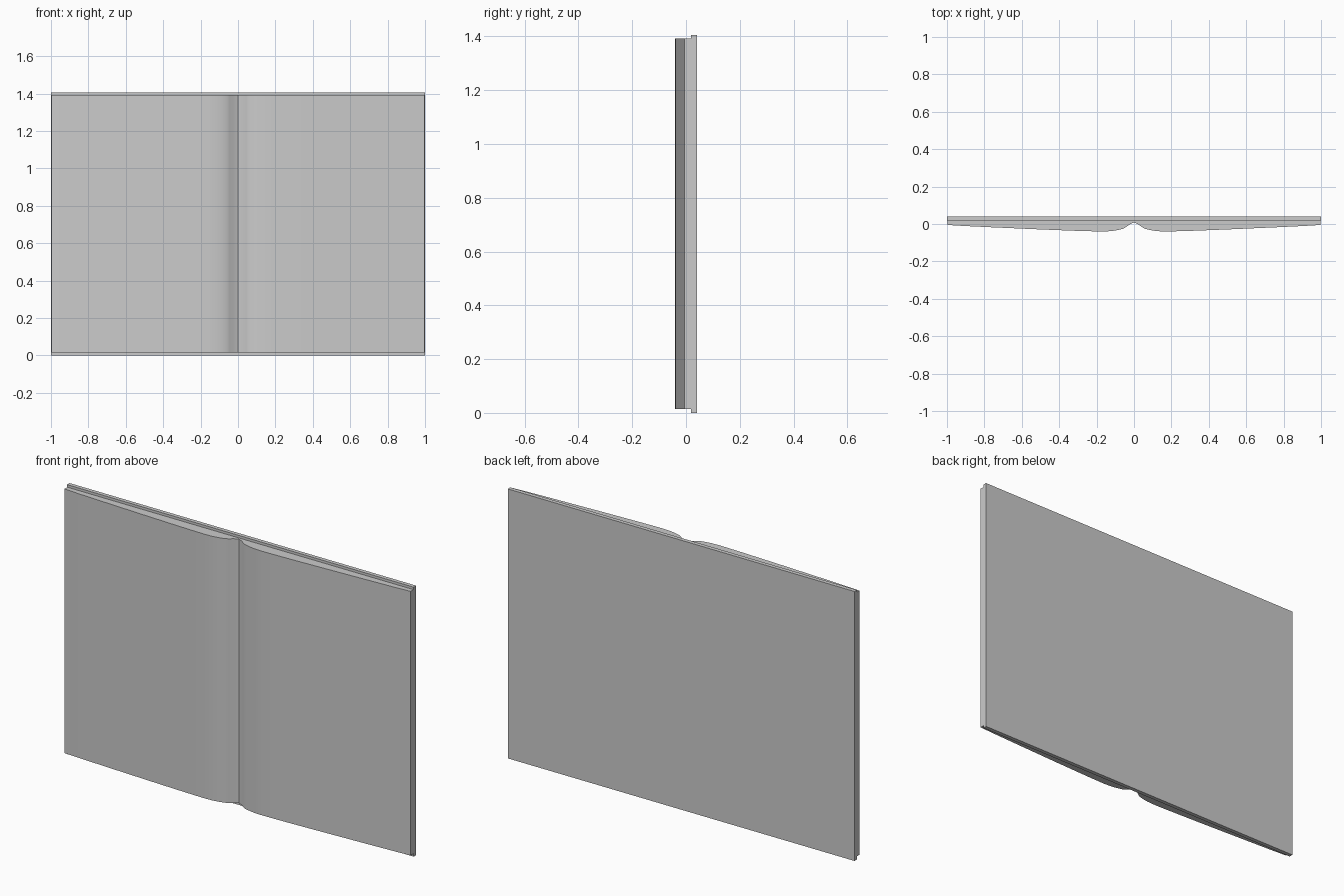
import bpy, bmesh

if "Cube" in bpy.data.objects:
    bpy.data.objects.remove(bpy.data.objects["Cube"])


def extrude_profile(name, profile, z0, z1):
    """Extrude a closed (x, y) outline upwards from z0 to z1."""
    bm = bmesh.new()
    face = bm.faces.new([bm.verts.new((x, y, z0)) for x, y in profile])
    res = bmesh.ops.extrude_face_region(bm, geom=[face])
    top = [v for v in res["geom"] if isinstance(v, bmesh.types.BMVert)]
    bmesh.ops.translate(bm, verts=top, vec=(0, 0, z1 - z0))
    bmesh.ops.recalc_face_normals(bm, faces=bm.faces)
    mesh = bpy.data.meshes.new(name)
    bm.to_mesh(mesh)
    bm.free()
    obj = bpy.data.objects.new(name, mesh)
    bpy.context.collection.objects.link(obj)
    return obj


COVER_FRONT, BACK, HEIGHT = 0.019, 0.04, 1.405

# Flat open cover
extrude_profile("cover", [(-1, COVER_FRONT), (1, COVER_FRONT), (1, BACK), (-1, BACK)], 0, HEIGHT)

# Page block: curved right half of the spread, mirrored about the gutter
half = [(0.02, 0.0), (0.045, -0.018), (0.06, -0.026), (0.09, -0.033), (0.12, -0.038),
        (0.16, -0.04), (0.22, -0.039), (0.32, -0.036), (0.5, -0.029), (0.75, -0.018),
        (0.9, -0.011), (0.998, -0.005)]
spread = [(-x, y) for x, y in reversed(half)] + [(0, 0.008)] + half
outline = spread + [(0.998, COVER_FRONT), (-0.998, COVER_FRONT)]
pages = extrude_profile("pages", outline, 0.015, 1.392)

# Smooth page surface with crisp edges
bpy.context.view_layer.objects.active = pages
pages.select_set(True)
bpy.ops.object.shade_smooth_by_angle(angle=0.6)
